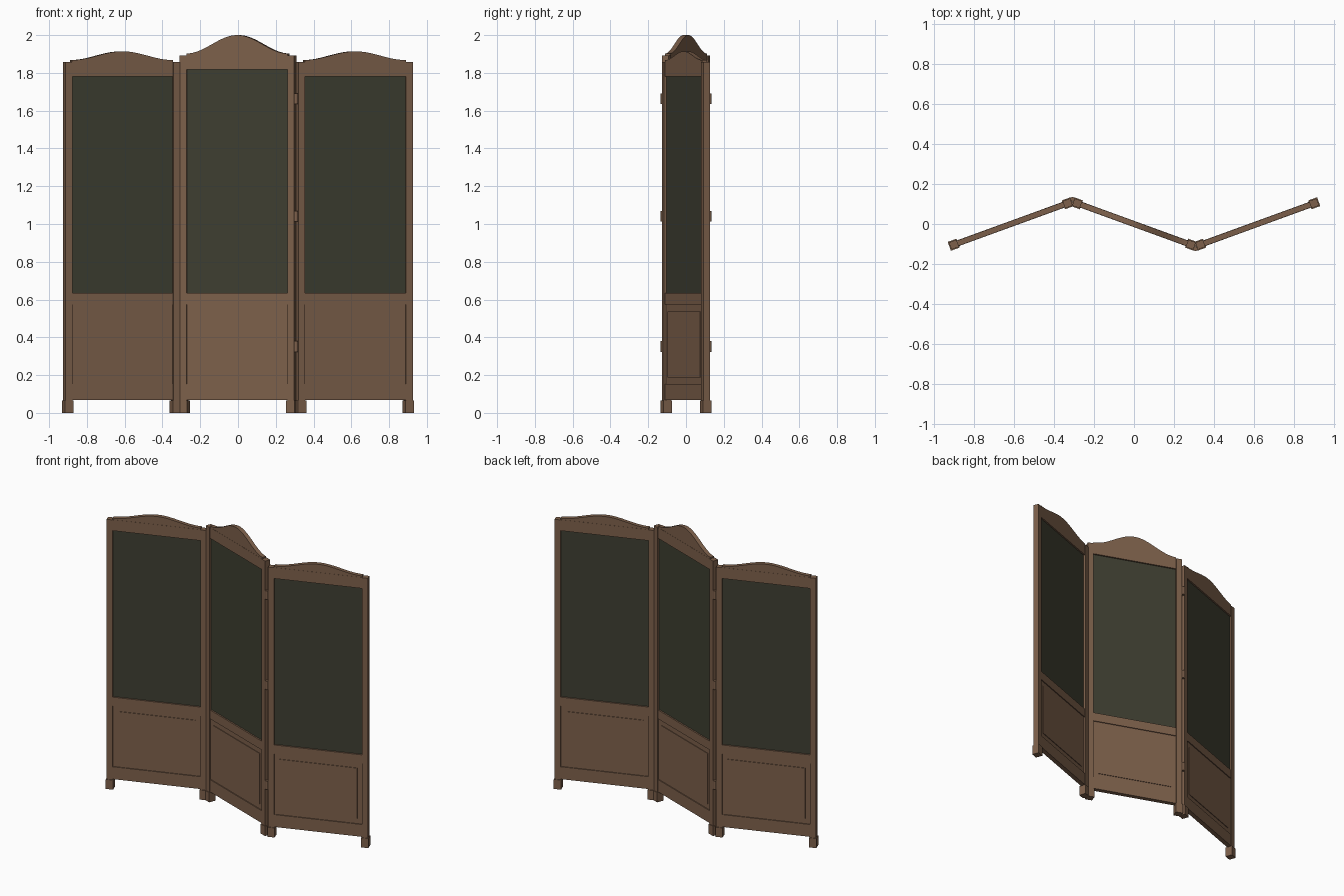
import bpy, bmesh, math
from mathutils import Matrix

if "Cube" in bpy.data.objects:
    bpy.data.objects.remove(bpy.data.objects["Cube"], do_unlink=True)


def material(name, rgb):
    m = bpy.data.materials.new(name)
    m.use_nodes = True
    m.diffuse_color = (*rgb, 1)
    m.node_tree.nodes["Principled BSDF"].inputs["Base Color"].default_value = (*rgb, 1)
    return m


wood = material("brown wood", (0.205, 0.117, 0.07))
cloth = material("dark olive cloth", (0.048, 0.049, 0.031))

TURN = math.radians(20)   # fold angle of each leaf
SPAN = 0.3035             # leaf centre to post centre
POST = 0.038              # post side
INNER = SPAN - POST / 2   # half the opening between posts
RAIL = 0.03               # rail thickness


def finish(name, bm, mat, place):
    bm.transform(place)
    bmesh.ops.recalc_face_normals(bm, faces=bm.faces)
    mesh = bpy.data.meshes.new(name)
    bm.to_mesh(mesh)
    bm.free()
    mesh.materials.append(mat)
    obj = bpy.data.objects.new(name, mesh)
    bpy.context.collection.objects.link(obj)
    return obj


def box(name, place, x, width, depth, low, high, mat=wood):
    bm = bmesh.new()
    bmesh.ops.create_cube(bm, size=1)
    bm.transform(Matrix.Translation((x, 0, (low + high) / 2))
                 @ Matrix.Diagonal((width, depth, high - low, 1)))
    return finish(name, bm, mat, place)


def crest(name, place, base, shoulder, peak, depth=0.028, steps=32):
    # Bell-shaped board extruded through its thickness
    bm = bmesh.new()
    outline = [(-INNER, base), (INNER, base)]
    for i in range(steps + 1):
        u = 1 - 2 * i / steps
        rise = (1 + math.cos(math.pi * u)) / 2
        outline.append((u * INNER, shoulder + (peak - shoulder) * rise))
    face = bm.faces.new([bm.verts.new((x, -depth / 2, z)) for x, z in outline])
    made = bmesh.ops.extrude_face_region(bm, geom=[face])["geom"]
    bmesh.ops.translate(bm, vec=(0, depth, 0),
                        verts=[g for g in made if isinstance(g, bmesh.types.BMVert)])
    obj = finish(name, bm, wood, place)
    bpy.ops.object.select_all(action="DESELECT")
    obj.select_set(True)
    bpy.context.view_layer.objects.active = obj
    bpy.ops.object.shade_smooth_by_angle(angle=math.radians(30))


def leaf(side, x, turn, cloth_top, top, peak):
    place = Matrix.Translation((x, 0, 0)) @ Matrix.Rotation(turn, 4, "Z")
    # Posts and feet
    for end, s in (("right", -1), ("left", 1)):
        box(f"{side}_{end}_post", place, s * SPAN, POST, POST, 0.06, top)
        box(f"{side}_{end}_foot", place, s * SPAN, 0.047, 0.047, 0, 0.066)
    # Rails
    for part, low, high in (("bottom", 0.069, 0.154), ("middle", 0.573, 0.634),
                            ("top", cloth_top, top)):
        box(f"{side}_{part}_rail", place, 0, 2 * INNER, RAIL, low, high)
    # Wooden lower panel with a raised field on both faces
    box(f"{side}_lower_panel", place, 0, 2 * INNER, 0.018, 0.154, 0.573)
    box(f"{side}_raised_field", place, 0, 2 * INNER - 0.066, 0.026, 0.188, 0.538)
    # Cloth and crest
    box(f"{side}_cloth", place, 0, 2 * INNER, 0.01, 0.634, cloth_top, cloth)
    crest(f"{side}_crest", place, top, top + 0.01, peak)


leaf("center", 0, -TURN, 1.818, 1.893, 2.0)
leaf("right", -0.6165, TURN, 1.782, 1.858, 1.914)
leaf("left", 0.6165, TURN, 1.782, 1.858, 1.914)

# Hinge barrels on the outer side of each fold
for side, s in (("right", -1), ("left", 1)):
    for level, z in (("low", 0.352), ("middle", 1.041), ("high", 1.663)):
        bm = bmesh.new()
        bmesh.ops.create_cone(bm, cap_ends=True, segments=12, radius1=0.011,
                              radius2=0.011, depth=0.058)
        finish(f"{side}_{level}_hinge", bm, wood,
               Matrix.Translation((s * 0.308, -s * 0.124, z)))
